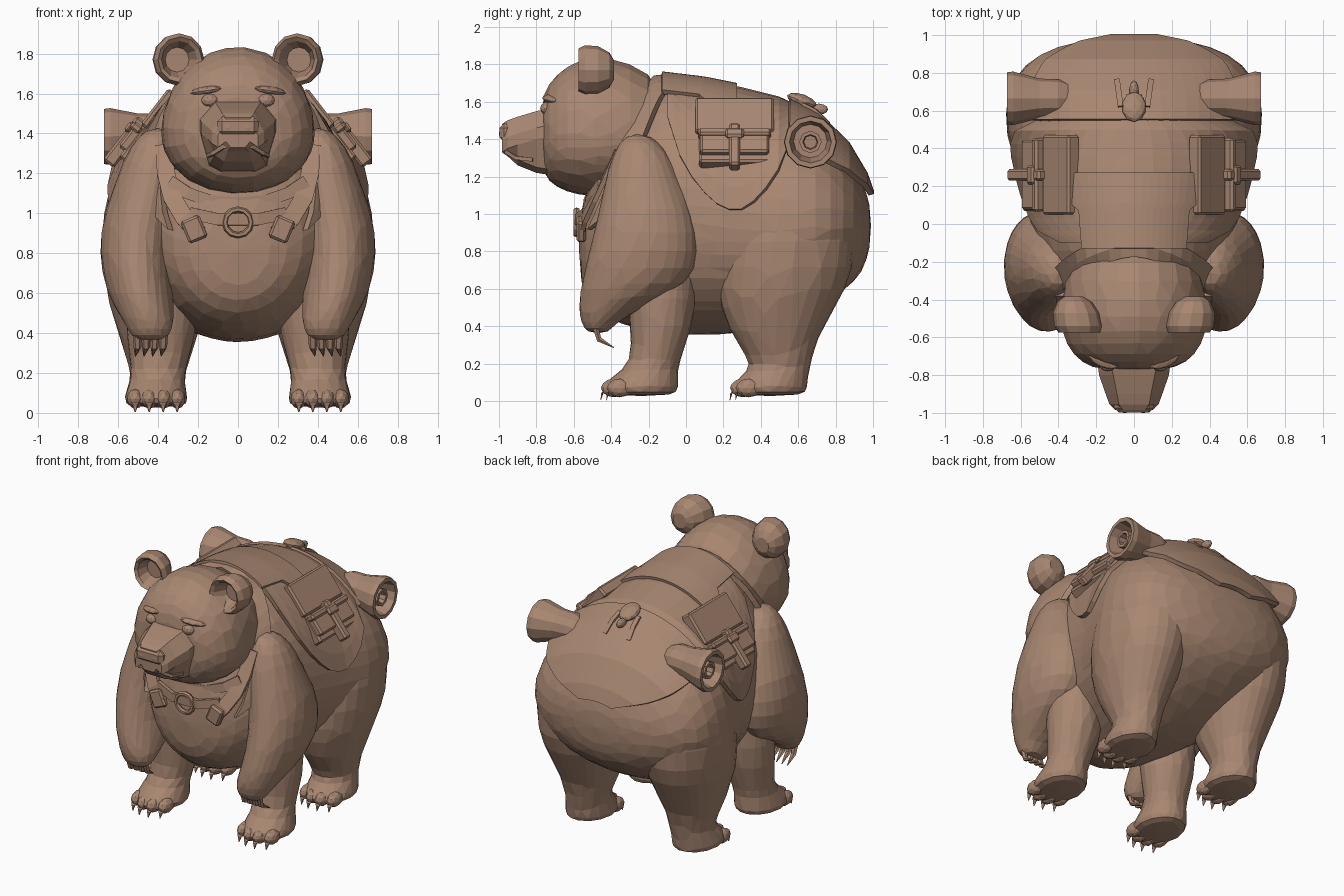
import bpy, bmesh
from math import sin, cos, pi
from mathutils import Vector, Matrix

cube = bpy.data.objects.get("Cube")
if cube:
    bpy.data.objects.remove(cube)

clay = bpy.data.materials.new("warm_brown")
clay.use_nodes = True
clay.diffuse_color = (0.39, 0.24, 0.165, 1)
clay.node_tree.nodes["Principled BSDF"].inputs["Base Color"].default_value = clay.diffuse_color


def finish(name, bm, mirror=False, organic=0, thick=0, bevel=0):
    bmesh.ops.recalc_face_normals(bm, faces=bm.faces)
    me = bpy.data.meshes.new(name)
    bm.to_mesh(me)
    bm.free()
    me.materials.append(clay)
    ob = bpy.data.objects.new(name, me)
    bpy.context.collection.objects.link(ob)
    if thick:
        m = ob.modifiers.new("thickness", 'SOLIDIFY')
        m.thickness, m.offset = thick, 0
    if bevel:
        m = ob.modifiers.new("soft_edges", 'BEVEL')
        m.width, m.segments = bevel, 1
    if organic:
        ob.modifiers.new("round", 'SUBSURF').levels = 1
        m = ob.modifiers.new("facets", 'DECIMATE')
        m.ratio = organic
    if mirror:
        ob.modifiers.new("mirror", 'MIRROR')


def skin(name, rings, closed=True, **kw):
    """Surface through rows of points; closed rows become capped tubes."""
    bm = bmesh.new()
    rows = [[bm.verts.new(p) for p in r] for r in rings]
    n = len(rows[0])
    for a, b in zip(rows, rows[1:]):
        for i in range(n if closed else n - 1):
            j = (i + 1) % n
            bm.faces.new((a[i], a[j], b[j], b[i]))
    if closed:
        bm.faces.new(rows[0])
        bm.faces.new(rows[-1])
    finish(name, bm, **kw)


def section(s, t, off=0):
    y, top, bot, w, mid = s
    c = cos(t)
    return Vector(((w + off) * sin(t), y, mid + ((top - mid if c > 0 else mid - bot) + off) * c))


def trunk(name, table, n=20, organic=0.5):
    skin(name, [[section(s, 2 * pi * i / n) for i in range(n)] for s in table], organic=organic)


def limb(name, table, n=14, organic=0.5):
    skin(name, [[(x + rx * cos(2 * pi * i / n), y + ry * sin(2 * pi * i / n), z) for i in range(n)]
                for z, x, y, rx, ry in table], mirror=True, organic=organic)


def box(name, loc, size, rot=None, mirror=True, bevel=0.012):
    bm = bmesh.new()
    m = Matrix.Translation(loc) @ (rot or Matrix()) @ Matrix.Diagonal((*size, 1))
    bmesh.ops.create_cube(bm, size=1, matrix=m)
    finish(name, bm, mirror, bevel=bevel)


def ball(name, loc, size, rot=None, mirror=True):
    bm = bmesh.new()
    m = Matrix.Translation(loc) @ (rot or Matrix()) @ Matrix.Diagonal((*size, 1))
    bmesh.ops.create_icosphere(bm, subdivisions=2, radius=1, matrix=m)
    finish(name, bm, mirror)


def strap(name, pts, width, thick=0.025, up=Vector((0, 0, 1)), mirror=True):
    pts = [Vector(p) for p in pts]
    rows = []
    for i, p in enumerate(pts):
        d = (pts[min(i + 1, len(pts) - 1)] - pts[max(i - 1, 0)]).normalized()
        side = d.cross(up).normalized() * width / 2
        rows.append([p - side, p + side])
    skin(name, rows, closed=False, thick=thick, mirror=mirror)


def claw(name, base, mid, tip, r):
    """Curved tapering claw."""
    rings = []
    for p, k in ((base, 1), (mid, 0.75), (tip, 0.12)):
        rings.append([Vector(p) + Vector((cos(a * pi / 3), 0.6 * sin(a * pi / 3), 0.6 * sin(a * pi / 3))) * r * k
                      for a in range(6)])
    skin(name, rings, mirror=True)


# Body: y, top, bottom, half width, height of widest point
BODY = [(-.575, 1.0, .63, .16, .82), (-.5, 1.25, .49, .34, .85), (-.35, 1.6, .4, .45, .93),
        (-.15, 1.72, .355, .53, .97), (.1, 1.69, .345, .57, .95), (.3, 1.65, .355, .62, .9),
        (.5, 1.6, .41, .69, .9), (.7, 1.5, .49, .685, .93), (.85, 1.35, .59, .59, .95),
        (.945, 1.18, .68, .42, .95), (.99, 1.04, .83, .17, .94)]
trunk("body", BODY, 24)


def on_body(y, t, off):
    y = min(max(y, -.574), .989)
    for a, b in zip(BODY, BODY[1:]):
        if a[0] <= y <= b[0]:
            k = (y - a[0]) / (b[0] - a[0])
            p = section([u + (v - u) * k for u, v in zip(a, b)], t, off)
            p.y += off * (max(0, y - .7) * 2 + min(0, y + .3) * 4)
            return p


# Head and muzzle
trunk("head", [(-.775, 1.6, 1.25, .17, 1.42), (-.74, 1.7, 1.17, .28, 1.4), (-.64, 1.8, 1.11, .37, 1.4),
               (-.5, 1.855, 1.085, .4, 1.4), (-.3, 1.82, 1.1, .37, 1.4), (-.1, 1.7, 1.1, .33, 1.38)])
# Faceted muzzle: y, top, bottom, and half widths of its top, cheek and chin
skin("muzzle", [[(-a, y, top), (a, y, top), (b, y, top - .09), (b, y, top - .15), (c, y, bot + .03),
                 (c * .6, y, bot), (-c * .6, y, bot), (-c, y, bot + .03), (-b, y, top - .15), (-b, y, top - .09)]
                for y, top, bot, a, b, c in ((-.68, 1.58, 1.2, .13, .2, .15), (-.8, 1.55, 1.22, .11, .185, .14),
                                             (-.9, 1.52, 1.26, .09, .15, .115), (-.955, 1.5, 1.31, .08, .13, .09),
                                             (-.985, 1.48, 1.33, .06, .1, .06))])
box("nose", (0, -.965, 1.435), (.21, .066, .1), mirror=False, bevel=.025)
ball("nostril", (.05, -.994, 1.43), (.025, .006, .016))
strap("mouth_lip", [(0, -.975, 1.345), (.07, -.96, 1.335), (.125, -.91, 1.3), (.15, -.82, 1.29)], .015, .02)
ball("eye", (.14, -.745, 1.565), (.045, .035, .035))
ball("brow", (.16, -.715, 1.615), (.09, .045, .022), Matrix.Rotation(.15, 4, 'Y') @ Matrix.Rotation(.4, 4, 'Z'))

# Cupped ears
skin("ear", [[(.305 + r * cos(i * pi / 6) + (y + .48) * .15, y, 1.77 + 1.04 * r * sin(i * pi / 6)) for i in range(12)]
             for y, r in ((-.385, .05), (-.41, .09), (-.47, .122), (-.54, .127), (-.575, .11), (-.56, .09), (-.48, .06))],
     mirror=True)

# Limbs: height, centre x, centre y, radius x, radius y
limb("arm", [(1.43, .4, -.26, .05, .06), (1.34, .42, -.24, .13, .15), (1.18, .44, -.23, .17, .21),
             (1.0, .49, -.21, .19, .265), (.8, .515, -.22, .19, .305), (.62, .495, -.27, .175, .3),
             (.5, .46, -.4, .145, .18), (.42, .44, -.47, .115, .095), (.36, .44, -.47, .08, .06)])
FOOT = [(.13, -.06, .15, .185), (.07, -.09, .165, .215), (.025, -.08, .15, .19)]
limb("front_leg", [(.9, .38, -.12, .17, .19), (.6, .38, -.13, .185, .19), (.4, .385, -.13, .185, .175),
                   (.2, .4, -.165, .13, .125)] + [(z, .41, -.16 + dy, rx, ry) for z, dy, rx, ry in FOOT])
limb("hind_leg", [(1.25, .4, .6, .2, .2), (1.0, .39, .56, .3, .35), (.7, .4, .535, .29, .385),
                  (.5, .4, .485, .24, .32), (.3, .4, .48, .175, .21), (.19, .4, .515, .135, .16)]
     + [(z, .41, .53 + dy, rx, ry) for z, dy, rx, ry in FOOT])
for i in range(4):
    x = .305 + .07 * i
    back = .03 * abs(i - 1.5)
    for part, y in (("front", -.43), ("hind", .26)):
        y += back
        ball(f"{part}_toe_{i}", (x, y + .03, .07), (.042, .07, .05))
        claw(f"{part}_foot_claw_{i}", (x, y - .01, .07), (x, y - .03, .05), (x, y - .04, .005), .025)
    x = .375 + .043 * i
    claw(f"hand_claw_{i}", (x, -.49, .42), (x, -.465, .33), (x + .01, -.385, .285), .026)


def cloth(name, y0, y1, tmax, off, thick, rows=10, cols=18):
    ys = [y0 + (y1 - y0) * i / rows for i in range(rows + 1)]
    skin(name, [[on_body(y, tmax(y) * (2 * j / cols - 1), off) for j in range(cols + 1)] for y in ys],
         closed=False, thick=thick)


# Saddle cloth, seat pad, rear cape and shoulder collar
cloth("saddle_cloth", -.1, .56, lambda y: .75 + .68 * max(0, sin(pi * (y + .1) / .66)) ** .6, .012, .03)
cloth("seat_pad", -.13, .27, lambda y: .5 if y < .1 else .58, .03, .03)
cloth("rear_cape", .55, .974, lambda y: .25 + .63 * max(0, 1 - ((y - .55) / .43) ** 7) ** .5, .03, .03, 14)
skin("collar", [[on_body(-.17 + e - .3 * (abs(t) / 1.3) ** 1.5, t, .015) for e in (0, .06, .12)]
                for t in [1.4 * (i / 12 - 1) for i in range(25)]], closed=False, thick=.035)

# Chest harness
FRONT = Vector((0, 1, 0))
strap("harness_strap", [(.37, -.37, 1.34), (.36, -.43, 1.2), (.33, -.49, 1.08), (.27, -.54, .98), (.2, -.565, .9)],
      .09, up=FRONT)
strap("neck_band", [(.34, -.46, 1.16), (.25, -.5, 1.1), (.13, -.525, 1.06), (0, -.535, 1.05)], .06, up=FRONT)
box("harness_tab", (.22, -.56, .92), (.1, .05, .12), Matrix.Rotation(.4, 4, 'Y'))
strap("chest_strap", [(-.24, -.54, 1.0), (-.1, -.58, .97), (.1, -.58, .97), (.24, -.54, 1.0)], .06,
      up=FRONT, mirror=False)
skin("chest_ring", [[((.065 + .015 * cos(b * pi / 3)) * cos(a * pi / 6), -.585 + .018 * sin(b * pi / 3),
                      .955 + (.065 + .015 * cos(b * pi / 3)) * sin(a * pi / 6)) for b in range(6)]
                    for a in range(13)])

# Bedroll ends, hollow and flared, coming out from under the cape
skin("bedroll", [[(x, .665 + r * cos(i * pi / 6), z + r * sin(i * pi / 6)) for i in range(12)]
                 for x, z, r in ((.3, 1.39, .07), (.4, 1.4, .1), (.5, 1.395, .105), (.64, 1.385, .142),
                                 (.672, 1.385, .138), (.672, 1.385, .112), (.57, 1.39, .09))], mirror=True)
skin("bedroll_core", [[(x, .665 + r * cos(i * pi / 4), 1.385 + r * sin(i * pi / 4)) for i in range(8)]
                      for x, r in ((.55, .06), (.65, .06), (.65, .04), (.58, .035))], mirror=True)

# Tassel and ties on the rear cape
ball("tassel", (0, .62, 1.605), (.065, .085, .035), Matrix.Rotation(-.35, 4, 'X'), False)
ball("tassel_knot", (0, .71, 1.56), (.025, .05, .03), mirror=False)
strap("cape_tie", [(.07, .62, 1.585), (.08, .69, 1.55), (.09, .76, 1.48)], .03)

# Side bags, laid out in a frame tilted to the flank
tilt = Matrix.Rotation(-.66, 4, 'Y')


def bag(name, n, y, h, size):
    box(name, Vector((.425, .26, 1.415)) + tilt.to_3x3() @ Vector((n, y, h)), size, tilt)


bag("bag_body", 0, 0, -.02, (.11, .38, .38))
bag("bag_flap", .03, 0, .1, (.08, .42, .23))
for s in (-1, 1):
    bag("bag_pocket", .06, .1 * s, -.1, (.06, .17, .14))
    bag("pocket_flap", .075, .1 * s, -.04, (.06, .19, .045))
bag("bag_strap", .075, 0, -.13, (.07, .06, .28))
bag("bag_buckle", .105, 0, -.06, (.03, .1, .06))
